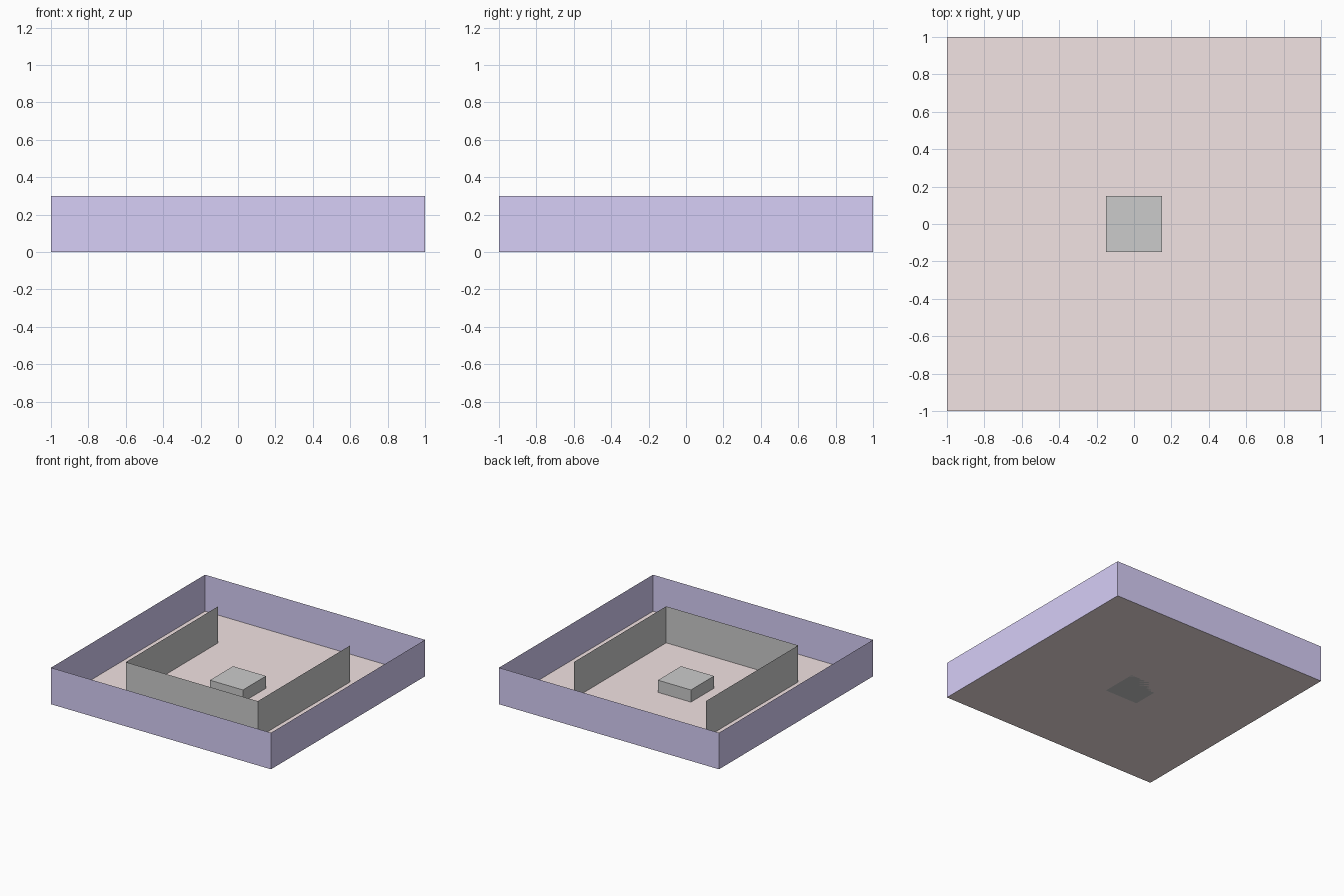
import bpy

if "Cube" in bpy.data.objects:
    bpy.data.objects.remove(bpy.data.objects["Cube"])

WALL_H = 0.3


def make_material(name, rgb):
    mat = bpy.data.materials.new(name)
    mat.diffuse_color = (*rgb, 1.0)
    mat.use_nodes = True
    mat.node_tree.nodes["Principled BSDF"].inputs["Base Color"].default_value = mat.diffuse_color
    return mat


def wall_strip(name, path, closed=False, mat=None):
    """Thin upright wall following a plan path."""
    n = len(path)
    verts = [(x, y, z) for z in (0, WALL_H) for x, y in path]
    faces = []
    for i in range(n if closed else n - 1):
        j = (i + 1) % n
        faces.append((i, j, n + j, n + i))
    mesh = bpy.data.meshes.new(name)
    mesh.from_pydata(verts, [], faces)
    obj = bpy.data.objects.new(name, mesh)
    bpy.context.collection.objects.link(obj)
    if mat:
        mesh.materials.append(mat)
    return obj


pink = make_material("floor_pink", (0.89, 0.77, 0.77))
purple = make_material("wall_purple", (0.68, 0.62, 0.93))

# Floor sheet
bpy.ops.mesh.primitive_plane_add(size=2)
floor = bpy.context.object
floor.name = "floor"
floor.data.materials.append(pink)

# Outer enclosure, closed square
wall_strip("outer_wall", [(-1, -1), (1, -1), (1, 1), (-1, 1)], True, purple)

# Inner wall, open at the back
wall_strip("inner_wall", [(-0.6, 0.6), (-0.6, -0.6), (0.6, -0.6), (0.6, 0.6)])

# Central block
bpy.ops.mesh.primitive_cube_add(size=1, location=(0, 0, 0.05))
block = bpy.context.object
block.name = "centre_block"
block.scale = (0.3, 0.3, 0.1)
